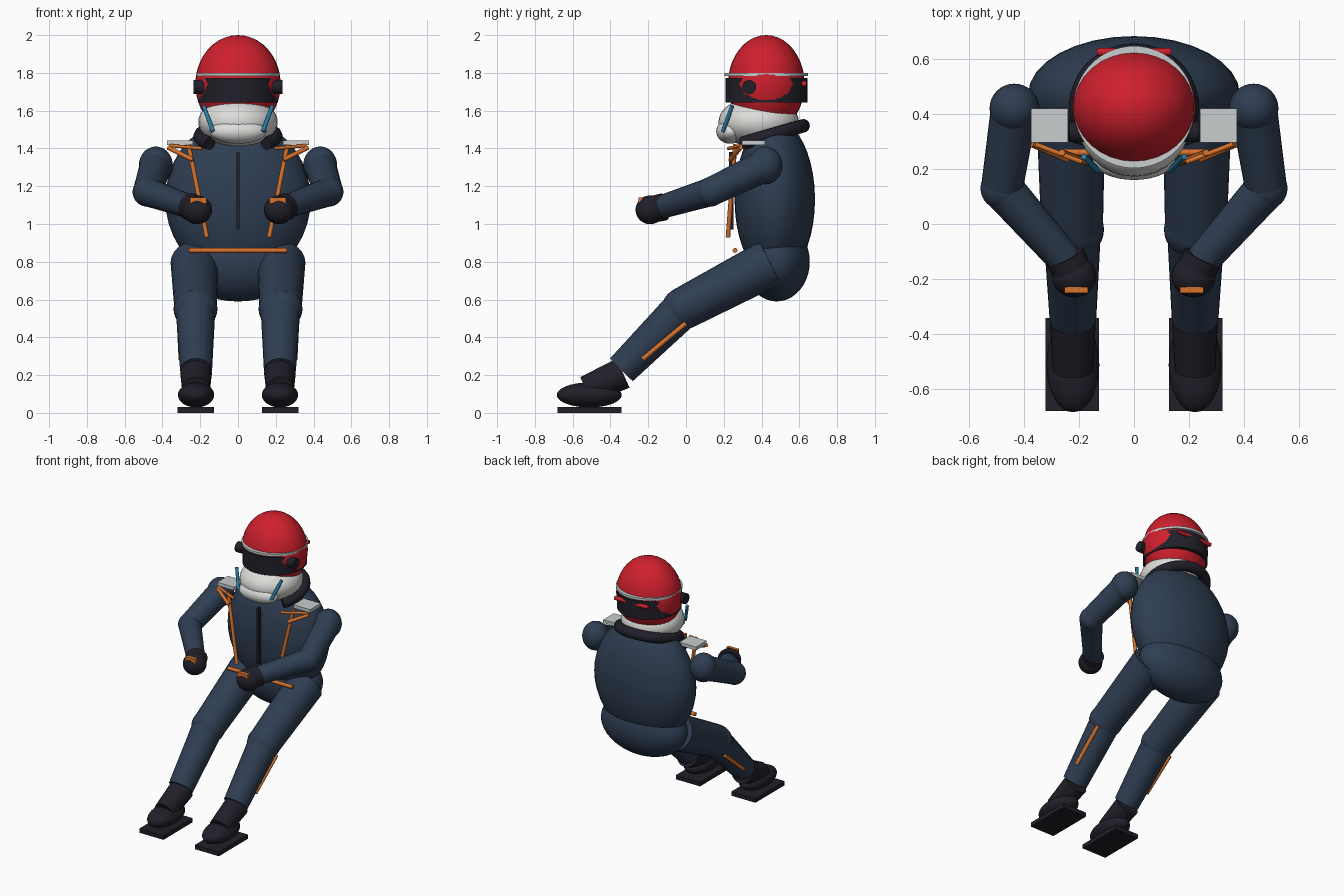
import bpy, math
from mathutils import Vector

if "Cube" in bpy.data.objects:
    bpy.data.objects.remove(bpy.data.objects["Cube"])


def colour(name, rgb):
    m = bpy.data.materials.new(name)
    m.diffuse_color = (*rgb, 1)
    m.use_nodes = True
    m.node_tree.nodes["Principled BSDF"].inputs["Base Color"].default_value = m.diffuse_color
    return m


NAVY = colour("navy suit", (0.028, 0.048, 0.085))
DARK = colour("black rubber", (0.015, 0.014, 0.022))
RED = colour("helmet red", (0.62, 0.014, 0.026))
WHITE = colour("shell white", (0.72, 0.72, 0.70))
GREY = colour("plate grey", (0.58, 0.61, 0.61))
ORANGE = colour("strap orange", (0.68, 0.17, 0.025))
BLUE = colour("hose blue", (0.02, 0.20, 0.38))


def finish(name, mat, smooth=True):
    o = bpy.context.object
    o.name = name
    o.data.materials.append(mat)
    bpy.ops.object.transform_apply(location=False, rotation=True, scale=True)
    if smooth:
        bpy.ops.object.shade_smooth_by_angle(angle=math.radians(40))
    return o


def ball(name, loc, radii, mat):
    bpy.ops.mesh.primitive_uv_sphere_add(segments=32, ring_count=20, location=loc)
    bpy.context.object.scale = radii
    return finish(name, mat)


def box(name, loc, size, mat):
    bpy.ops.mesh.primitive_cube_add(size=1, location=loc)
    bpy.context.object.scale = size
    return finish(name, mat, False)


def limb(name, a, b, ra, rb, mat, sides=24):
    """Tapered cylinder running from a to b."""
    a, b = Vector(a), Vector(b)
    d = b - a
    bpy.ops.mesh.primitive_cone_add(vertices=sides, radius1=ra, radius2=rb,
                                    depth=d.length, location=(a + b) / 2)
    bpy.context.object.rotation_euler = d.to_track_quat('Z', 'Y').to_euler()
    return finish(name, mat)


def disc(name, loc, rx, ry, h, mat):
    """Upright elliptical drum."""
    bpy.ops.mesh.primitive_cylinder_add(vertices=64, radius=1, depth=1, location=loc)
    bpy.context.object.scale = (rx, ry, h)
    return finish(name, mat)


# Body
ball("torso", (0, 0.47, 1.13), (0.385, 0.213, 0.425), NAVY)
ball("pelvis", (0, 0.48, 0.80), (0.33, 0.175, 0.21), NAVY)
box("zip", (0, 0.24, 1.175), (0.016, 0.025, 0.41), DARK)
limb("belt", (-0.26, 0.26, 0.86), (0.26, 0.26, 0.86), 0.013, 0.013, ORANGE, 12)

# Helmet
ball("helmet_shell", (0, 0.425, 1.74), (0.226, 0.203, 0.26), RED)
ball("helmet_lower_shell", (0, 0.385, 1.54), (0.21, 0.213, 0.135), WHITE)
ball("chin_guard", (0, 0.235, 1.49), (0.15, 0.075, 0.065), WHITE)
disc("visor", (0, 0.425, 1.708), 0.213, 0.217, 0.13, DARK)
disc("visor_trim", (0, 0.425, 1.792), 0.22, 0.222, 0.016, GREY)
limb("rear_spoiler", (-0.135, 0.625, 1.745), (0.135, 0.625, 1.745), 0.014, 0.014, RED, 12)

# Open neck collar, higher at the back
curve = bpy.data.curves.new("collar", 'CURVE')
curve.dimensions = '3D'
curve.bevel_depth = 0.036
curve.bevel_resolution = 4
curve.use_fill_caps = True
spline = curve.splines.new('POLY')
N = 40
spline.points.add(N)
for i, p in enumerate(spline.points):
    t = math.radians(-132 + 264 * i / N)
    p.co = (0.2 * math.sin(t), 0.43 + 0.19 * math.cos(t), 1.465 + 0.055 * math.cos(t), 1)
    p.radius = 1.0
spline.use_smooth = True
collar = bpy.data.objects.new("collar", curve)
bpy.context.collection.objects.link(collar)
curve.materials.append(DARK)

for s, side in ((-1, "left"), (1, "right")):
    def n(part):
        return side + "_" + part

    # Helmet fittings
    limb(n("visor_pivot"), (s * 0.18, 0.335, 1.725), (s * 0.236, 0.335, 1.725), 0.037, 0.037, DARK)
    limb(n("air_hose"), (s * 0.182, 0.245, 1.625), (s * 0.132, 0.195, 1.49), 0.011, 0.011, BLUE, 12)

    # Harness and shoulder plate
    limb(n("chest_strap"), (s * 0.262, 0.26, 1.42), (s * 0.165, 0.222, 0.93), 0.012, 0.012, ORANGE, 12)
    limb(n("shoulder_strap"), (s * 0.37, 0.29, 1.405), (s * 0.24, 0.235, 1.34), 0.012, 0.012, ORANGE, 12)
    limb(n("upper_strap"), (s * 0.36, 0.29, 1.415), (s * 0.19, 0.225, 1.40), 0.009, 0.009, ORANGE, 12)
    box(n("shoulder_plate"), (s * 0.307, 0.358, 1.43), (0.136, 0.123, 0.024), GREY)

    # Arm
    shoulder, elbow = (s * 0.435, 0.42, 1.31), (s * 0.48, 0.13, 1.17)
    wrist, hand = (s * 0.25, -0.13, 1.09), (s * 0.217, -0.19, 1.075)
    ball(n("shoulder"), shoulder, (0.09, 0.09, 0.10), NAVY)
    limb(n("upper_arm"), shoulder, elbow, 0.085, 0.076, NAVY)
    ball(n("elbow"), elbow, (0.078,) * 3, NAVY)
    limb(n("forearm"), elbow, wrist, 0.076, 0.062, NAVY)
    limb(n("glove_cuff"), (s * 0.25, -0.12, 1.09), hand, 0.073, 0.07, DARK)
    ball(n("glove"), hand, (0.08, 0.077, 0.076), DARK)
    box(n("knuckle_guard"), (s * 0.21, -0.24, 1.125), (0.086, 0.022, 0.032), ORANGE)

    # Leg
    hip, knee, ankle = (s * 0.23, 0.447, 0.795), (s * 0.225, -0.02, 0.55), (s * 0.222, -0.342, 0.228)
    limb(n("thigh"), hip, knee, 0.127, 0.112, NAVY)
    ball(n("knee"), knee, (0.116, 0.108, 0.112), NAVY)
    limb(n("shin"), knee, ankle, 0.105, 0.085, NAVY)
    limb(n("shin_stripe"), (s * 0.311, 0.0, 0.475), (s * 0.302, -0.23, 0.285), 0.013, 0.013, ORANGE, 12)

    # Boot
    limb(n("boot_cuff"), (s * 0.222, -0.333, 0.21), (s * 0.222, -0.53, 0.122), 0.084, 0.074, DARK)
    ball(n("boot_foot"), (s * 0.222, -0.512, 0.095), (0.096, 0.172, 0.066), DARK)
    box(n("boot_sole"), (s * 0.224, -0.511, 0.015), (0.195, 0.337, 0.03), DARK)
